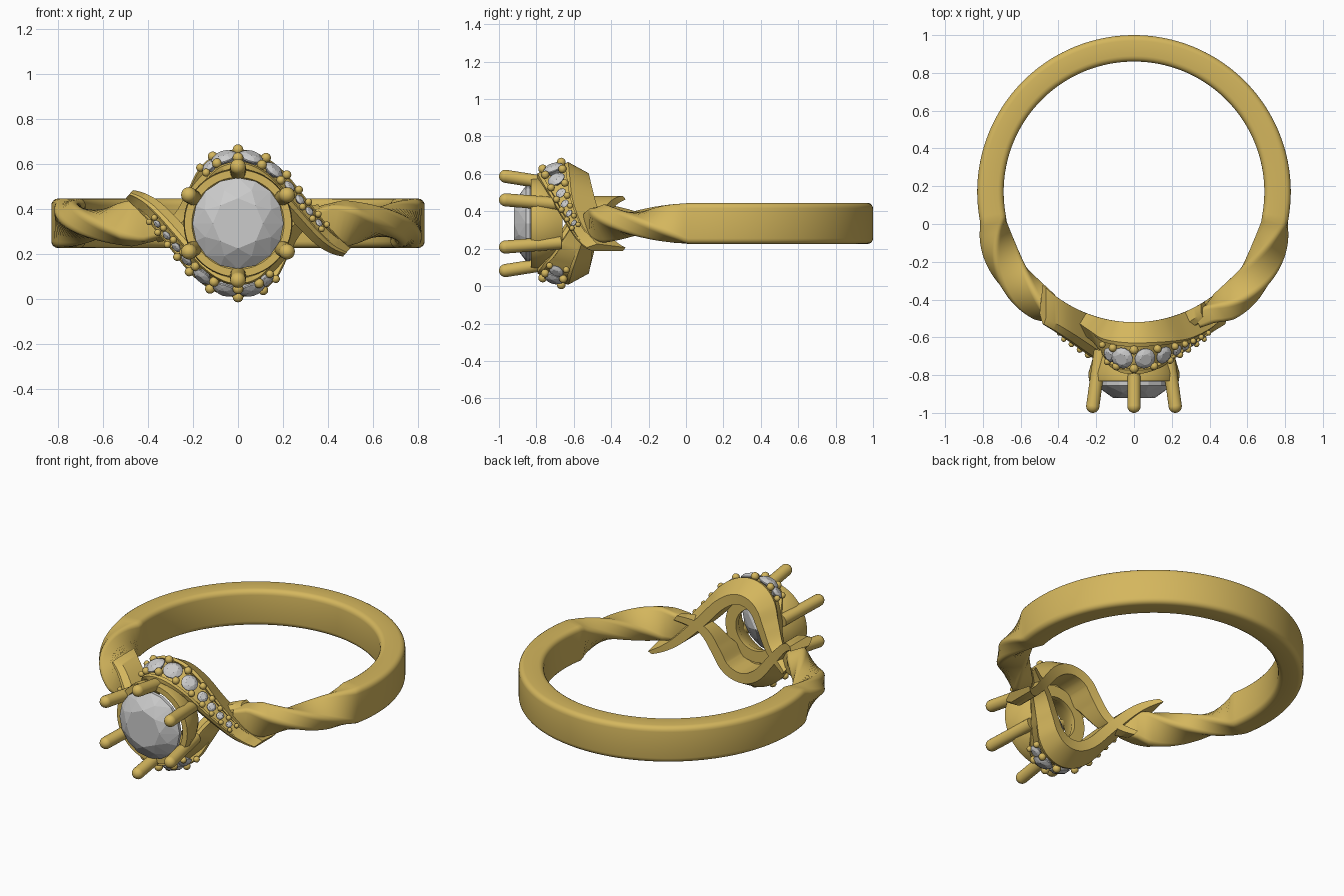
import bpy, bmesh, math
from mathutils import Vector, Matrix

if "Cube" in bpy.data.objects:
    bpy.data.objects.remove(bpy.data.objects["Cube"])

CY, CZ, RIN = 0.17, 0.335, 0.69
gold = bpy.data.materials.new("gold")
gold.diffuse_color = (0.66, 0.47, 0.11, 1)
gold.use_nodes = True
gold.node_tree.nodes["Principled BSDF"].inputs["Base Color"].default_value = gold.diffuse_color


def finish(bm, name, mat=gold, smooth=True):
    bmesh.ops.recalc_face_normals(bm, faces=bm.faces)
    me = bpy.data.meshes.new(name)
    bm.to_mesh(me)
    bm.free()
    ob = bpy.data.objects.new(name, me)
    bpy.context.collection.objects.link(ob)
    if mat:
        me.materials.append(mat)
    if smooth:
        bpy.ops.object.select_all(action='DESELECT')
        ob.select_set(True)
        bpy.context.view_layer.objects.active = ob
        bpy.ops.object.shade_smooth_by_angle(angle=math.radians(35))
    return ob


def skin(rings, closed=False):
    """Join a series of closed section rings into a tube."""
    bm = bmesh.new()
    vs = [[bm.verts.new(p) for p in r] for r in rings]
    n = len(vs[0])
    for i in range(len(vs) if closed else len(vs) - 1):
        a, b = vs[i], vs[(i + 1) % len(vs)]
        for k in range(n):
            bm.faces.new((a[k], a[(k + 1) % n], b[(k + 1) % n], b[k]))
    if not closed:
        bm.faces.new(vs[0])
        bm.faces.new(vs[-1])
    return bm


def turned(p):
    """Half turn about the front axis: gives the second arm from the first."""
    return Vector((-p.x, p.y, 2 * CZ - p.z))


# Band: rounded section swept round the finger, twisted at both shoulders
def band_ring(deg):
    side = 1 if deg < 90 else -1
    d = deg if deg < 90 else 180 - deg
    s = min(max((d + 58) / 46, 0), 1)
    win = math.sin(math.pi * s) ** 0.6 if 0 < s < 1 else 0
    hr, hz, rad = 0.07 - 0.013 * win, 0.11 - 0.026 * win, 0.03
    grow = min(1, 0.55 + 0.45 * max(0, (d + 64) / 12))
    phi = side * math.pi * (1 - s)
    cr = 0.76 + 0.02 * win
    th = math.radians(deg)
    ring = []
    for q, (sx, sz) in enumerate(((1, 1), (-1, 1), (-1, -1), (1, -1))):
        for k in range(5):
            a = math.pi / 2 * (q + k / 4)
            u = (sx * (hr - rad) + rad * math.cos(a)) * grow
            v = (sz * (hz - rad) + rad * math.sin(a)) * grow
            r = cr + u * math.cos(phi) - v * math.sin(phi)
            z = u * math.sin(phi) + v * math.cos(phi)
            ring.append((r * math.cos(th), CY + r * math.sin(th), CZ + z))
    return ring


finish(skin([band_ring(-64 + 308 * i / 180) for i in range(181)]), "twisted_band")

# Arm stations: edge x, edge z, width, front y, ridge position, groove depth
ST = [(0.50, 0.225, 0.05, -0.53, 0.75, 0), (0.455, 0.265, 0.08, -0.565, 0.75, 0),
      (0.40, 0.325, 0.10, -0.61, 0.75, 0.012), (0.30, 0.45, 0.115, -0.685, 0.65, 0.02),
      (0.20, 0.57, 0.12, -0.75, 0.5, 0.025), (0.10, 0.64, 0.12, -0.785, 0.42, 0.025),
      (0.0, 0.663, 0.12, -0.795, 0.4, 0.025), (-0.10, 0.64, 0.12, -0.785, 0.4, 0.025),
      (-0.175, 0.575, 0.115, -0.75, 0.42, 0.025), (-0.225, 0.48, 0.11, -0.68, 0.45, 0),
      (-0.285, 0.375, 0.10, -0.60, 0.5, 0), (-0.39, 0.30, 0.06, -0.50, 0.5, 0)]


def station(t):
    t = min(max(t, 0), len(ST) - 1)
    i = min(int(t), len(ST) - 2)
    f = t - i
    a, b, c, d = (ST[min(max(i + k, 0), len(ST) - 1)] for k in (-1, 0, 1, 2))
    return [0.5 * (2 * q + (r - p) * f + (2 * p - 5 * q + 4 * r - s) * f * f
                   + (3 * q - p - 3 * r + s) * f ** 3) for p, q, r, s in zip(a, b, c, d)]


def arm_frame(t):
    x, z, w, yf, f, g = station(t)
    p, q = station(t - 0.05), station(t + 0.05)
    tan = Vector((q[0] - p[0], 0, q[1] - p[1])).normalized()
    n = Vector((tan.z, 0, -tan.x))          # points away from the stone
    e = Vector((x, 0, z))
    yb = CY - math.sqrt(RIN ** 2 - x * x)
    y0 = yb + f * (yf - yb)
    ridge = e + Vector((0, y0, 0))
    lip = e - n * 0.5 * w + Vector((0, yf, 0))
    N = (lip - ridge).cross(tan).normalized()
    if N.dot(n) < 0:
        N.negate()
    return e, n, w, yf, max(g, 0), ridge, lip, N, tan


def arm_ring(t):
    e, n, w, yf, g, ridge, lip, N, tan = arm_frame(t)

    def back(off):
        p = e - n * off
        p.y = CY - math.sqrt(RIN ** 2 - p.x ** 2)
        return p
    a, b = lip.lerp(ridge, 0.12), lip.lerp(ridge, 0.88)
    return [ridge, back(0.5 * w), back(w), e - n * w + Vector((0, yf + 0.03, 0)),
            e - n * 0.68 * w + Vector((0, yf, 0)), lip, a, a - N * g, b - N * g, b]


rings = [arm_ring(i / 8) for i in range(8 * (len(ST) - 1) + 1)]
finish(skin(rings), "upper_arm")
finish(skin([[turned(p) for p in r] for r in rings]), "lower_arm")


# Faceted gems: convex hull of table, star, girdle, pavilion and culet points
def add_gem(bm, centre, axis, r):
    rot = axis.to_track_quat('Z', 'Y').to_matrix()
    vs = []
    for cnt, rr, h, off in ((8, 0.55, 0.38, 0), (8, 0.78, 0.25, 0.5), (16, 1, 0.06, 0),
                            (16, 1, -0.04, 0), (8, 0.5, -0.5, 0.5), (1, 0, -0.85, 0)):
        for k in range(cnt):
            a = 2 * math.pi * (k + off) / cnt
            p = Vector((rr * math.cos(a), rr * math.sin(a), h)) * r
            vs.append(bm.verts.new(centre + rot @ p))
    bmesh.ops.convex_hull(bm, input=vs)


bm = bmesh.new()
add_gem(bm, Vector((0, -0.843, CZ)), Vector((0, -1, 0)), 0.203)
finish(bm, "centre_stone", None, False)


# Side stones and grain beads along the grooves of both arms
def add_bead(bm, p, r):
    bmesh.ops.create_uvsphere(bm, u_segments=12, v_segments=8, radius=r,
                              matrix=Matrix.Translation(p))


gems, beads = bmesh.new(), bmesh.new()
SIDE = [(7.55, 0.04), (6.68, 0.058), (5.35, 0.056), (4.25, 0.048),
        (3.5, 0.03), (3.05, 0.025), (2.65, 0.021), (2.25, 0.018)]
BEADS = [(7.9, 0.018), (7.15, 0.022), (6.0, 0.024), (4.75, 0.022), (3.82, 0.02),
         (3.28, 0.018), (2.85, 0.016), (2.45, 0.015), (2.05, 0.014)]
for turn in (False, True):
    for t, r in SIDE:
        e, n, w, yf, g, ridge, lip, N, tan = arm_frame(t)
        c = lip.lerp(ridge, 0.5) + N * 0.004
        tip = c + N
        if turn:
            c, tip = turned(c), turned(tip)
        add_gem(gems, c, tip - c, r)
    for t, r in BEADS:
        e, n, w, yf, g, ridge, lip, N, tan = arm_frame(t)
        for s in (0.2, 0.8):
            p = lip.lerp(ridge, s) + N * 0.012
            add_bead(beads, turned(p) if turn else p, r)
finish(gems, "side_stones", None, False)
finish(beads, "grain_beads")

# Head: tapered collar under the centre stone
PROF = [(0.205, -0.83), (0.238, -0.83), (0.242, -0.79), (0.215, -0.70), (0.195, -0.66),
        (0.125, -0.66), (0.125, -0.69), (0.19, -0.80)]
head = [[(r * math.cos(a), y, CZ + r * math.sin(a)) for r, y in PROF]
        for a in (2 * math.pi * i / 64 for i in range(64))]
finish(skin(head, True), "stone_collar")

# Six round-tipped prongs leaning outwards
bm = bmesh.new()
for k in range(6):
    a = math.radians(30 + 60 * k)
    d = Vector((math.cos(a), 0, math.sin(a)))
    base = d * 0.205 + Vector((0, -0.67, CZ))
    tip = d * 0.252 + Vector((0, -0.965, CZ))
    rot = (tip - base).to_track_quat('Z', 'Y').to_matrix().to_4x4()
    bmesh.ops.create_cone(bm, cap_ends=True, segments=20, radius1=0.035, radius2=0.035,
                          depth=(tip - base).length,
                          matrix=Matrix.Translation((tip + base) / 2) @ rot)
    bmesh.ops.create_uvsphere(bm, u_segments=20, v_segments=12, radius=0.035,
                              matrix=Matrix.Translation(tip) @ rot)
finish(bm, "prongs")
